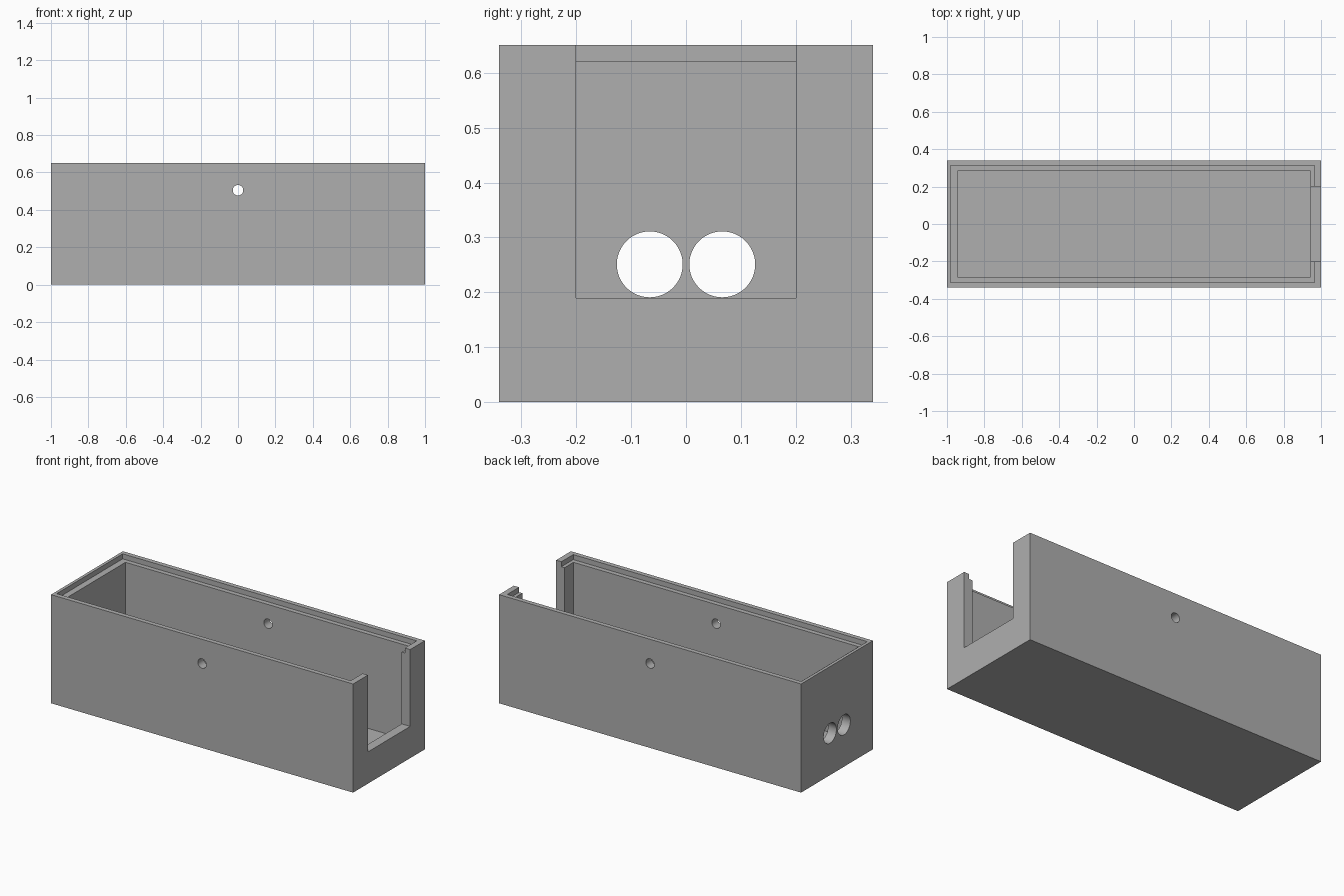
import bpy
import math

old = bpy.data.objects.get("Cube")
if old:
    bpy.data.objects.remove(old, do_unlink=True)

LENGTH, DEPTH, HEIGHT = 2.0, 0.68, 0.65
WALL = 0.056
ABOVE = HEIGHT + 0.2  # cutters overshoot the rim

grey = bpy.data.materials.new("plain grey")
grey.use_nodes = True
colour = (0.43, 0.43, 0.43, 1)
grey.diffuse_color = colour
grey.node_tree.nodes["Principled BSDF"].inputs["Base Color"].default_value = colour


def box(name, low, high):
    """Box between two opposite corners."""
    centre = [(a + b) / 2 for a, b in zip(low, high)]
    bpy.ops.mesh.primitive_cube_add(size=1, location=centre)
    obj = bpy.context.object
    obj.name = name
    obj.scale = [b - a for a, b in zip(low, high)]
    bpy.ops.object.transform_apply(location=True, rotation=True, scale=True)
    return obj


def rod(name, radius, length, centre, rotation):
    """Round cutter for a drilled hole."""
    bpy.ops.mesh.primitive_cylinder_add(vertices=48, radius=radius, depth=length,
                                        location=centre, rotation=rotation)
    obj = bpy.context.object
    obj.name = name
    bpy.ops.object.transform_apply(location=True, rotation=True, scale=True)
    return obj


def cut(target, cutter):
    """Subtract the cutter, then discard it."""
    cutter.hide_render = True
    mod = target.modifiers.new(cutter.name, "BOOLEAN")
    mod.operation = "DIFFERENCE"
    mod.solver = "EXACT"
    mod.object = cutter
    bpy.context.view_layer.objects.active = target
    bpy.ops.object.modifier_apply(modifier=mod.name)
    bpy.data.objects.remove(cutter, do_unlink=True)


# Outer block
x, y = LENGTH / 2, DEPTH / 2
case = box("open_case", (-x, -y, 0), (x, y, HEIGHT))

# Hollow inside and the stepped rim for a lid
cut(case, box("cavity", (-x + WALL, -y + WALL, WALL), (x - WALL, y - WALL, ABOVE)))
cut(case, box("lid_step", (-0.982, -0.312, 0.62), (0.965, 0.312, ABOVE)))

# Open slot in the left end
cut(case, box("end_slot", (0.85, -0.2, 0.19), (1.1, 0.2, ABOVE)))

# Pair of round holes in the opposite end
for side in (-1, 1):
    cut(case, rod("end_hole", 0.06, 0.3, (-x, side * 0.066, 0.251), (0, math.pi / 2, 0)))

# Small hole through the front and back walls
cut(case, rod("side_hole", 0.028, 1, (0, 0, 0.505), (math.pi / 2, 0, 0)))

# Finish
case.data.materials.clear()
case.data.materials.append(grey)
for face in case.data.polygons:
    face.material_index = 0
bpy.ops.object.select_all(action="DESELECT")
case.select_set(True)
bpy.context.view_layer.objects.active = case
bpy.ops.object.shade_smooth_by_angle(angle=math.radians(30))
